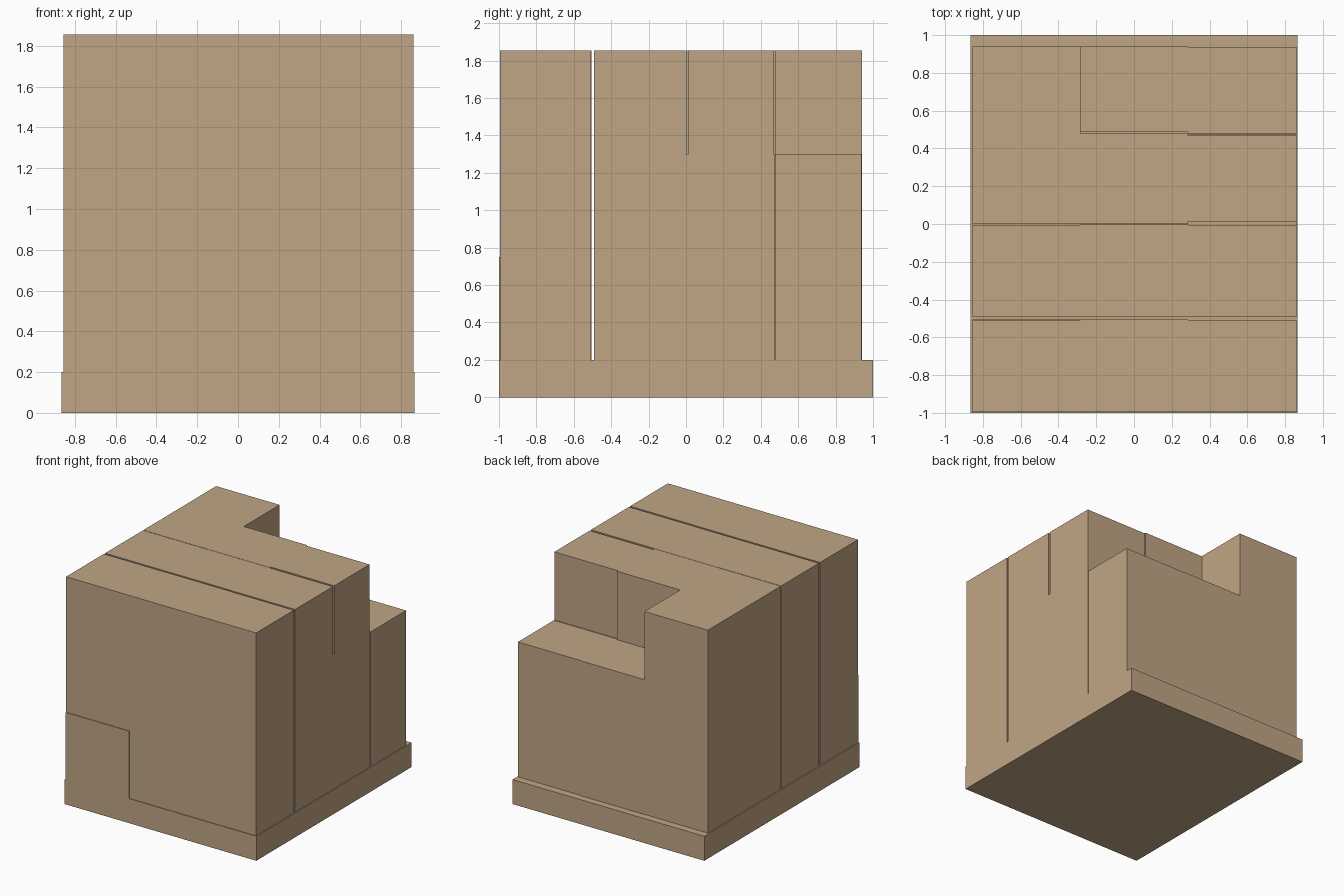
import bpy
import bmesh

if "Cube" in bpy.data.objects:
    bpy.data.objects.remove(bpy.data.objects["Cube"])

cardboard = bpy.data.materials.new("cardboard_tan")
cardboard.diffuse_color = (0.53, 0.38, 0.235, 1.0)
cardboard.use_nodes = True
cardboard.node_tree.nodes["Principled BSDF"].inputs["Base Color"].default_value = cardboard.diffuse_color


def box(name, x, y, z):
    """Axis-aligned box from (min, max) pairs."""
    bm = bmesh.new()
    bmesh.ops.create_cube(bm, size=1.0)
    for v in bm.verts:
        v.co = [r[0] if c < 0 else r[1] for c, r in zip(v.co, (x, y, z))]
    mesh = bpy.data.meshes.new(name)
    bm.to_mesh(mesh)
    bm.free()
    mesh.materials.append(cardboard)
    obj = bpy.data.objects.new(name, mesh)
    bpy.context.collection.objects.link(obj)
    return obj


# Pallet base
box("pallet", (-0.865, 0.865), (-1.0, 1.0), (0.0, 0.2))

# Stacked cartons: three columns across, four rows deep, three layers
columns = {"left": (-0.855, -0.283), "middle": (-0.283, 0.287), "right": (0.287, 0.86)}
layers = {"bottom": (0.2, 0.75), "centre": (0.75, 1.30), "top": (1.30, 1.855)}
rows = {
    "left": [(-0.995, -0.507), (-0.492, -0.004), (0.0, 0.471), (0.471, 0.94)],
    "middle": [(-0.995, -0.506), (-0.491, -0.003), (0.0, 0.48), (0.486, 0.942)],
    "right": [(-0.995, -0.508), (-0.493, -0.004), (-0.004, 0.473), (0.477, 0.938)],
}

for col, xs in columns.items():
    for layer, zs in layers.items():
        for i, ys in enumerate(rows[col]):
            # two top cartons are missing from the back row
            if layer == "top" and i == 3 and col != "left":
                continue
            # front left bottom carton sticks out flush with the pallet
            if (col, layer, i) == ("left", "bottom", 0):
                ys = (-1.0, -0.505)
            # wider gap in the middle of the top right cartons
            if (col, layer, i) == ("right", "top", 2):
                ys = (0.013, 0.468)
            box(f"carton_{col}_{layer}_row{i + 1}", xs, ys, zs)
